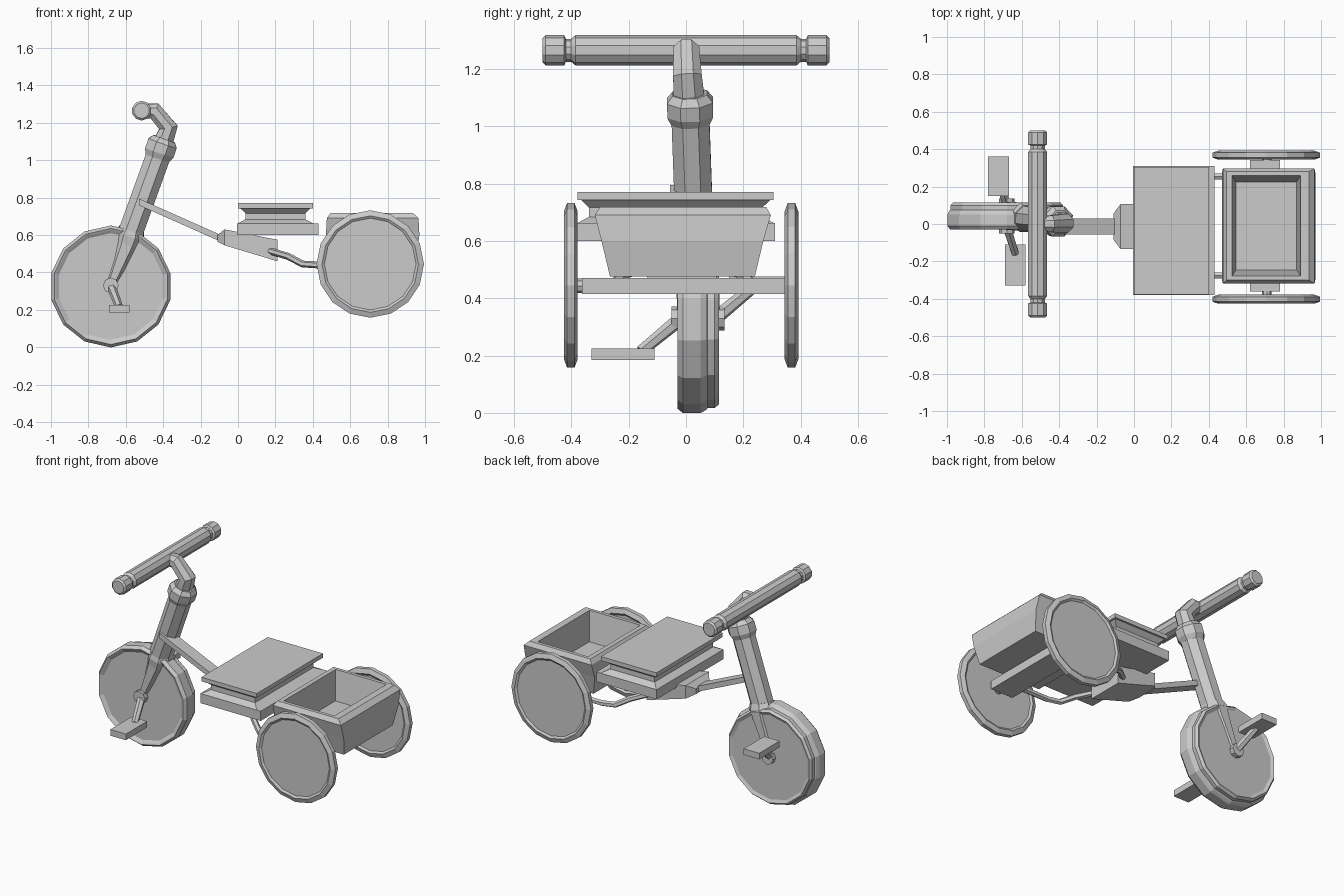
import bpy, bmesh
from math import cos, sin, pi
from mathutils import Vector

if "Cube" in bpy.data.objects:
    bpy.data.objects.remove(bpy.data.objects["Cube"])


def finish(name, bm):
    bmesh.ops.recalc_face_normals(bm, faces=bm.faces[:])
    me = bpy.data.meshes.new(name)
    bm.to_mesh(me)
    bm.free()
    ob = bpy.data.objects.new(name, me)
    bpy.context.collection.objects.link(ob)
    return ob


def loft(name, rings):
    """Skin a list of equal-length point rings and cap both ends."""
    bm = bmesh.new()
    vs = [[bm.verts.new(p) for p in r] for r in rings]
    n = len(vs[0])
    for a, b in zip(vs, vs[1:]):
        for i in range(n):
            j = (i + 1) % n
            bm.faces.new((a[i], a[j], b[j], b[i]))
    bm.faces.new(vs[0])
    bm.faces.new(vs[-1])
    return finish(name, bm)


def lathe_y(name, cx, cz, profile, n):
    """Turn (y, radius) pairs about an axis along y."""
    return loft(name, [[(cx + r * sin(2 * pi * i / n), y, cz + r * cos(2 * pi * i / n))
                        for i in range(n)] for y, r in profile])


def tube(name, path, n=8):
    """Sweep along (x, y, z, radius, optional y radius)."""
    pts = [Vector(p[:3]) for p in path]
    rings = []
    for k, p in enumerate(path):
        t = Vector()
        if k > 0:
            t += (pts[k] - pts[k - 1]).normalized()
        if k < len(pts) - 1:
            t += (pts[k + 1] - pts[k]).normalized()
        t.normalize()
        u = Vector((0, 1, 0))
        u = (u - t * u.dot(t)).normalized()
        v = t.cross(u)
        ru = p[4] if len(p) > 4 else p[3]
        f = 1 / cos(pi / n)
        rings.append([pts[k] + f * (u * ru * cos(2 * pi * (i + .5) / n) + v * p[3] * sin(2 * pi * (i + .5) / n))
                      for i in range(n)])
    return loft(name, rings)


def rect(x0, x1, y0, y1, z):
    return [(x0, y0, z), (x1, y0, z), (x1, y1, z), (x0, y1, z)]


def box(name, x0, x1, y0, y1, z0, z1):
    return loft(name, [rect(x0, x1, y0, y1, z0), rect(x0, x1, y0, y1, z1)])


# Front wheel with recessed faces and stepped tread
lathe_y("front_wheel", -.68, .325,
        [(-.015, .285), (-.025, .3), (-.03, .31), (-.01, .326), (.05, .326), (.07, .315),
         (.075, .308), (.1, .308), (.115, .295), (.105, .275)], 14)
lathe_y("front_hub", -.68, .33, [(-.05, .042), (.135, .042)], 8)

# Rear wheels
for side, yc in (("right", -.402), ("left", .368)):
    lathe_y("rear_wheel_" + side, .707, .445,
            [(yc - .015, .245), (yc - .024, .258), (yc - .013, .287), (yc + .013, .287),
             (yc + .024, .258), (yc + .015, .245)], 16)
lathe_y("rear_axle", .71, .443, [(-.39, .025), (.36, .025)], 8)
box("axle_beam", .62, .78, -.362, .343, .415, .47)

# Fork, steering tube, collar and stem
tube("fork", [(-.69, .043, .30, .03, .073), (-.677, .043, .34, .037, .074),
              (-.593, .04, .55, .072, .075), (-.578, .036, .60, .078, .078),
              (-.57, .032, .63, .068, .068)])
tube("steering_tube", [(-.59, .032, .57, .066), (-.42, .015, 1.04, .066)])
tube("collar", [(-.43, .016, 1.01, .066), (-.421, .015, 1.04, .08),
                (-.403, .014, 1.09, .08), (-.394, .013, 1.115, .06)])
tube("stem", [(-.41, .013, 1.07, .055), (-.372, .005, 1.175, .05),
              (-.445, .001, 1.262, .045), (-.52, 0, 1.267, .035)])

# Handlebar with grooves for the grips
half = [(.5, .042), (.49, .053), (.425, .053), (.419, .04), (.401, .04), (.385, .053)]
lathe_y("handlebar", -.515, 1.265,
        [(-y, r) for y, r in half] + [(y, r) for y, r in reversed(half)], 10)

# Cranks and pedals, half a turn apart
for side, s in (("right", -1), ("left", 1)):
    hx, hy, hz = -.68, .043, .33
    tube("crank_" + side, [(hx, hy + s * .06, hz, .022),
                           (hx - s * .045, hy + s * .2, hz + s * .115, .018)], 6)
    px, pz = hx - s * .045, hz + s * .125
    ya, yb = (-.33, -.11) if s < 0 else (.15, .36)
    box("pedal_" + side, px - .056, px + .056, ya, yb, pz - .02, pz + .02)

# Frame bar from steering tube to seat mount
loft("frame_bar", [[(x, y, z + dz) for y, dz in ((-.055, -.018), (.03, -.018), (.03, .018), (-.055, .018))]
                   for x, z in ((-.53, .777), (-.08, .577))])

# Seat mount
loft("seat_mount", [[(x, -.014 - w, a), (x, -.014 + w, a), (x, -.014 + w, b), (x, -.014 - w, b)]
                    for x, w, a, b in ((-.11, .07, .565, .6), (-.072, .12, .545, .63),
                                       (.21, .12, .46, .575))])

# Seat base block and waisted cushion
box("seat_base", -.005, .43, -.38, .31, .6, .663)
loft("seat", [rect(x0, .4 - x0, -.378 + x0, .306 - x0, z) for x0, z in
              ((.0, .663), (.04, .684), (.04, .716), (.012, .743), (.0, .743), (.0, .77))])

# Curved rear stays
for side, s in (("right", -1), ("left", 1)):
    c = -.01
    tube("rear_stay_" + side, [(.17, c + s * .11, .515, .016), (.27, c + s * .2, .485, .016),
                               (.345, c + s * .25, .445, .016), (.43, c + s * .265, .44, .016),
                               (.65, c + s * .265, .44, .016)], 6)

# Open rear bin: outer shell, rim, inner walls and floor
loft("rear_bin", [rect(.5, .95, -.265, .24, .475), rect(.47, .97, -.295, .27, .6),
                  rect(.475, .965, -.318, .296, .69), rect(.495, .935, -.3, .28, .718),
                  rect(.525, .89, -.278, .258, .718), rect(.545, .87, -.245, .225, .53)])
